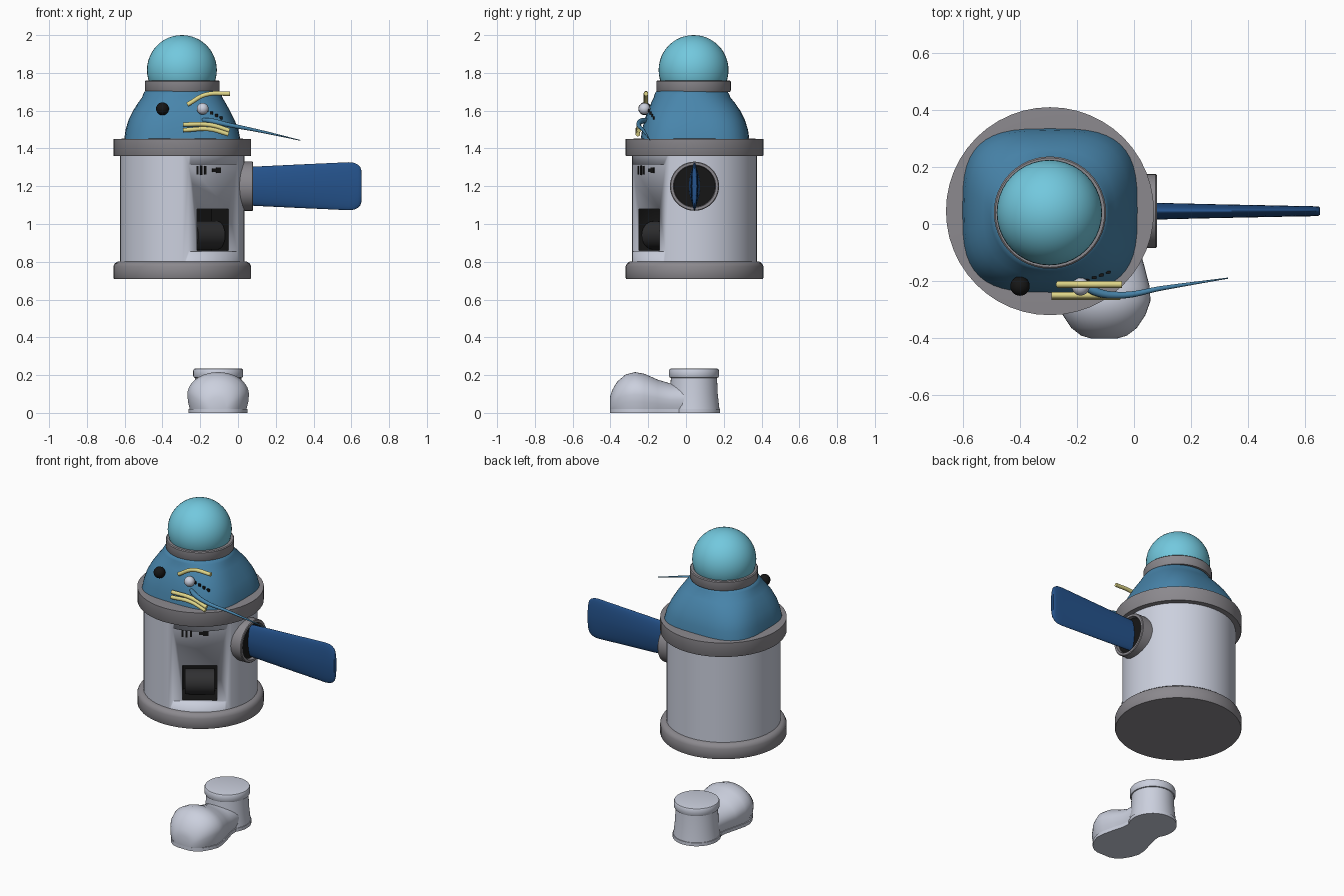
import bpy, bmesh, math
from math import sin, cos, pi
from mathutils import Vector, Matrix

if "Cube" in bpy.data.objects:
    bpy.data.objects.remove(bpy.data.objects["Cube"])


def mat(name, r, g, b):
    m = bpy.data.materials.new(name)
    m.diffuse_color = (r, g, b, 1)
    m.use_nodes = True
    m.node_tree.nodes["Principled BSDF"].inputs["Base Color"].default_value = m.diffuse_color
    return m


SHELL = mat("pale_shell", .60, .63, .73)
GREY = mat("ring_grey", .26, .25, .27)
CYAN = mat("dome_cyan", .17, .58, .73)
BLUE = mat("shoulder_blue", .065, .235, .41)
NAVY = mat("fin_navy", .018, .085, .26)
YELLOW = mat("yellow", .75, .68, .25)
BLACK = mat("black", .008, .008, .008)
CHARCOAL = mat("charcoal", .03, .03, .032)
CX, CY = -.295, .045


def finish(name, bm, material, angle=40):
    bmesh.ops.recalc_face_normals(bm, faces=bm.faces)
    me = bpy.data.meshes.new(name)
    bm.to_mesh(me)
    bm.free()
    ob = bpy.data.objects.new(name, me)
    bpy.context.collection.objects.link(ob)
    me.materials.append(material)
    bpy.ops.object.select_all(action='DESELECT')
    ob.select_set(True)
    bpy.context.view_layer.objects.active = ob
    bpy.ops.object.shade_smooth_by_angle(angle=math.radians(angle))
    return ob


def loft(name, rings, material, angle=40):
    bm = bmesh.new()
    vr = [[bm.verts.new(p) for p in r] for r in rings]
    n = len(vr[0])
    for a, b in zip(vr, vr[1:]):
        for i in range(n):
            bm.faces.new((a[i], a[(i + 1) % n], b[(i + 1) % n], b[i]))
    bm.faces.new(vr[0])
    bm.faces.new(vr[-1])
    return finish(name, bm, material, angle)


def oval(hx, hy, n=2, steps=48):
    pts = []
    for i in range(steps):
        c, s = cos(2 * pi * i / steps), sin(2 * pi * i / steps)
        pts.append((math.copysign(abs(c) ** (2 / n), c) * hx,
                    math.copysign(abs(s) ** (2 / n), s) * hy))
    return pts


def lathe(name, profile, x, y, material):
    return loft(name, [[(x + a, y + b, z) for a, b in oval(r, r)] for r, z in profile], material)


def ball(name, loc, r, material):
    bm = bmesh.new()
    bmesh.ops.create_uvsphere(bm, u_segments=40, v_segments=24, radius=r,
                              matrix=Matrix.Translation(loc))
    return finish(name, bm, material)


def box(name, size, matrix, material):
    bm = bmesh.new()
    bmesh.ops.create_cube(bm, size=1, matrix=matrix @ Matrix.Diagonal((*size, 1)))
    return finish(name, bm, material)


def tube(name, pts, radii, material):
    cu = bpy.data.curves.new(name, 'CURVE')
    cu.dimensions = '3D'
    cu.bevel_depth, cu.bevel_resolution = 1, 3
    cu.use_fill_caps = True
    cu.resolution_u = 8
    sp = cu.splines.new('BEZIER')
    sp.bezier_points.add(len(pts) - 1)
    for b, p, r in zip(sp.bezier_points, pts, radii):
        b.co, b.radius = p, r
        b.handle_left_type = b.handle_right_type = 'AUTO'
    cu.materials.append(material)
    ob = bpy.data.objects.new(name, cu)
    bpy.context.collection.objects.link(ob)


# Barrel body and its two rims
body = lathe("body", [(.33, .76), (.33, 1.40)], CX, CY, SHELL)
lathe("base_rim", [(.362, .71), (.365, .715), (.365, .775), (.358, .79), (.345, .80), (.32, .803)],
      CX, CY, GREY)
lathe("top_rim", [(.32, 1.36), (.362, 1.36), (.365, 1.365), (.365, 1.45), (.30, 1.452)], CX, CY, GREY)

# Flat front panel and dispenser opening, cut in the panel's own frame (local x = outwards)
frame = Matrix.Translation((CX, CY, 0)) @ Matrix.Rotation(math.radians(-56), 4, 'Z')
cutters = [((.2, .5, .46), (.39, 0, 1.085)), ((.3, .2, .22), (.28, 0, .97))]
for i, (size, loc) in enumerate(cutters):
    c = box("cutter_%d" % i, size, frame @ Matrix.Translation(loc), SHELL)
    c.hide_render = True
    c.hide_set(True)
    md = body.modifiers.new("cut", 'BOOLEAN')
    md.operation, md.solver, md.object = 'DIFFERENCE', 'EXACT', c
bpy.context.view_layer.objects.active = body
body.select_set(True)
for md in list(body.modifiers):
    if md.type == 'BOOLEAN':
        bpy.ops.object.modifier_apply(modifier=md.name)
for o in [o for o in bpy.data.objects if o.name.startswith("cutter")]:
    bpy.data.objects.remove(o)
body.data.materials.clear()
body.data.materials.append(SHELL)
body.data.materials.append(BLACK)
inv = frame.inverted()
for f in body.data.polygons:
    p = inv @ f.center
    inside = .05 < p.x < .288 and abs(p.y) < .102 and .855 < p.z < 1.085
    f.material_index = 1 if inside else 0

# Curved flap inside the opening
loft("dispenser_drum", [[frame @ Vector((.205 + a, y, .94 + b)) for a, b in oval(.075, .075)]
                        for y in (-.085, .085)], CHARCOAL)

# Small vent marks above the opening
for i, (t, w, h) in enumerate([(-.09, .012, .045), (-.065, .012, .05), (-.04, .012, .045),
                               (.02, .03, .02), (.045, .03, .03)]):
    box("vent_mark_%d" % i, (.006, w, h), frame @ Matrix.Translation((.291, t - .01, 1.285)), BLACK)

# Rounded-square shoulders blending to a round neck: z, x range, y range, squareness
secs = [(1.45, -.602, .012, -.24, .335, 3.2), (1.50, -.595, .002, -.232, .328, 3.1),
        (1.55, -.58, -.018, -.22, .312, 3), (1.60, -.555, -.043, -.203, .287, 2.8),
        (1.64, -.53, -.065, -.185, .26, 2.5), (1.67, -.508, -.083, -.17, .235, 2.3),
        (1.685, -.503, -.088, -.167, .23, 2.1), (1.70, -.495, -.097, -.16, .22, 2),
        (1.71, -.475, -.115, -.14, .20, 2)]
loft("shoulders", [[((x0 + x1) / 2 + a, (y0 + y1) / 2 + b, z)
                    for a, b in oval((x1 - x0) / 2, (y1 - y0) / 2, n)]
                   for z, x0, x1, y0, y1, n in secs], BLUE)

# Neck collar and dome
lathe("neck_collar", [(.17, 1.70), (.193, 1.70), (.197, 1.706), (.197, 1.755), (.192, 1.76), (.17, 1.76)],
      -.295, .04, GREY)
ball("dome", (-.297, .04, 1.815), .185, CYAN)

# Eyes
ball("dark_eye", (-.40, -.218, 1.61), .034, BLACK)
ball("pale_eye", (-.187, -.22, 1.61), .031, SHELL)

# Yellow brow and mouth bars
R = [.012] * 3
tube("brow_bar", [(-.268, -.212, 1.632), (-.17, -.212, 1.685), (-.042, -.212, 1.69)], R, YELLOW)
tube("upper_lip_bar", [(-.29, -.25, 1.527), (-.15, -.25, 1.525), (-.045, -.25, 1.495)], R, YELLOW)
tube("lower_lip_bar", [(-.29, -.255, 1.497), (-.15, -.255, 1.502), (-.05, -.255, 1.475)], R, YELLOW)

# Tapering whisker and small dark ticks by the pale eye
tube("whisker", [(-.19, -.20, 1.55), (-.14, -.235, 1.545), (-.05, -.25, 1.525),
                 (.10, -.225, 1.495), (.33, -.19, 1.443)], [.012, .015, .012, .008, .002], BLUE)
for i in range(4):
    x = -.165 + i * .025
    box("tick_%d" % i, (.016, .009, .016), Matrix.Translation((x, -.197 + i * .009, 1.60 - i * .013)), BLACK)

# Side socket
def x_lathe(name, profile, material):
    return loft(name, [[(x, CY + a, 1.2 + b) for a, b in oval(r, r)] for r, x in profile], material)


x_lathe("fin_socket", [(.13, -.02), (.13, .076), (.126, .08), (.112, .08), (.108, .045)], GREY)
x_lathe("socket_lining", [(.109, .04), (.109, .06)], BLACK)

# Flat paddle fin: x, half thickness, half height
fin = [(.04, .03, .10), (.09, .029, .104), (.30, .024, .114), (.50, .02, .123), (.585, .018, .127),
       (.615, .018, .124), (.635, .017, .114), (.648, .016, .10), (.653, .012, .085)]
loft("fin", [[(x, CY + a, 1.2 + b) for a, b in oval(t, h, 1.8)] for x, t, h in fin], NAVY, 50)

# Single boot: y, half width, height
BX = -.105
boot = [(-.402, .045, .085), (-.392, .08, .118), (-.365, .115, .165), (-.32, .145, .203),
        (-.27, .163, .216), (-.22, .16, .207), (-.15, .142, .176), (-.08, .122, .155), (.05, .115, .16)]


def boot_ring(y, w, h, low=.02):
    mid = h * .45
    arch = [(w * cos(t * pi / 20), mid + (h - mid) * sin(t * pi / 20)) for t in range(21)]
    pts = [(w * .92, low), (w * .98, mid * .6)] + arch + [(-w * .98, mid * .6), (-w * .92, low)]
    return [(BX + a, y, z) for a, z in pts]


loft("boot_toe", [boot_ring(*s) for s in boot], SHELL, 60)
loft("boot_sole", [[(BX + a, y, z) for a, z in ((w * .96, 0), (w * .96, .021), (-w * .96, .021), (-w * .96, 0))]
                   for y, w, h in boot], SHELL)
lathe("boot_heel_sole", [(.139, 0), (.139, .021)], BX, .042, SHELL)
lathe("boot_heel", [(.135, .02), (.126, .10), (.122, .19)], BX, .042, SHELL)
lathe("boot_cuff", [(.12, .185), (.128, .187), (.132, .195), (.132, .225), (.128, .233), (.12, .235)],
      BX, .042, SHELL)
